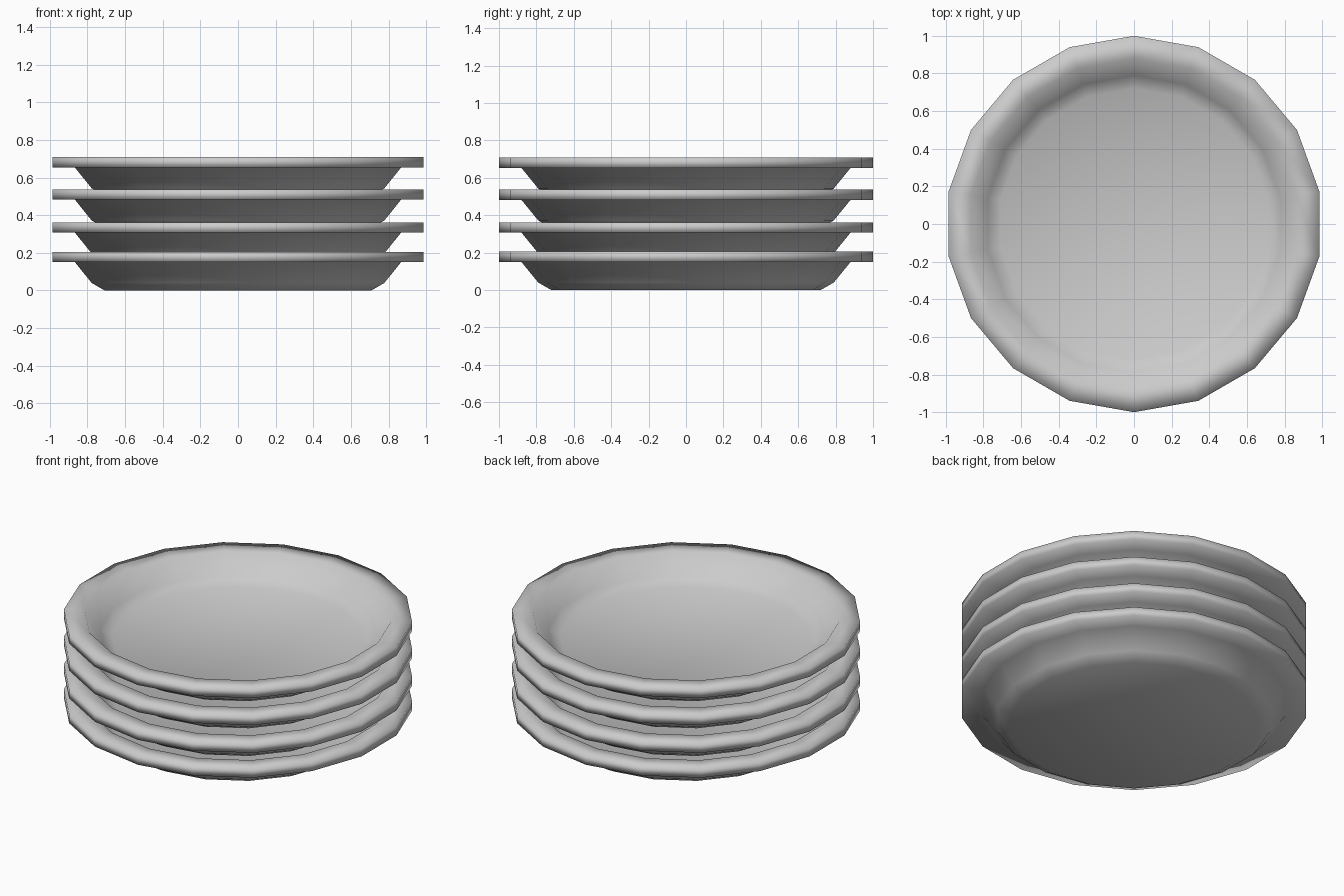
import bpy, bmesh, math

if "Cube" in bpy.data.objects:
    bpy.data.objects.remove(bpy.data.objects["Cube"])

SIDES = 18
# closed cross-section of a plate (radius, height), underside to inner floor
PROFILE = [(0.72, 0.0), (0.79, 0.04), (0.88, 0.15), (1.0, 0.15),
           (1.0, 0.205), (0.88, 0.205), (0.79, 0.095), (0.72, 0.055)]


def make_plate(name, z):
    bm = bmesh.new()
    rings = []
    for r, h in PROFILE:
        ring = []
        for i in range(SIDES):
            a = math.pi / 2 + 2 * math.pi * i / SIDES
            ring.append(bm.verts.new((r * math.cos(a), r * math.sin(a), h)))
        rings.append(ring)
    for lower, upper in zip(rings, rings[1:]):
        for i in range(SIDES):
            j = (i + 1) % SIDES
            bm.faces.new((lower[i], lower[j], upper[j], upper[i]))
    # underside and eating surface
    bm.faces.new(rings[0][::-1])
    bm.faces.new(rings[-1])
    for f in bm.faces:
        f.smooth = True
    mesh = bpy.data.meshes.new(name)
    bm.to_mesh(mesh)
    bm.free()
    plate = bpy.data.objects.new(name, mesh)
    plate.location.z = z
    bpy.context.collection.objects.link(plate)


# stack of four plates
for n, z in enumerate([0.0, 0.157, 0.332, 0.503]):
    make_plate(f"plate_{n + 1}", z)
